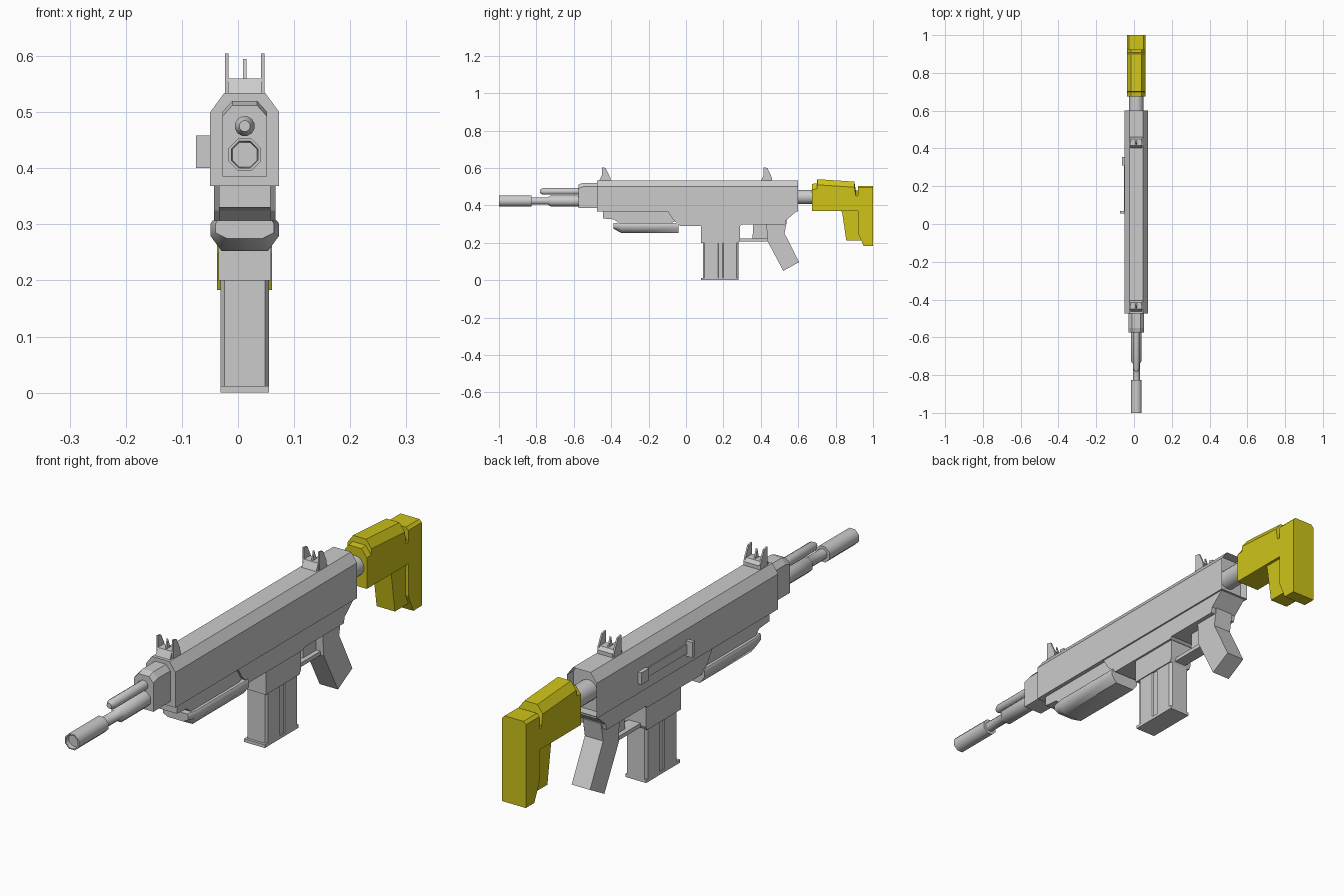
import bpy, bmesh, math
from mathutils import Vector, Matrix

if "Cube" in bpy.data.objects:
    bpy.data.objects.remove(bpy.data.objects["Cube"])

CX = 0.012  # centre line of the main parts


def material(name, rgb):
    m = bpy.data.materials.new(name)
    m.diffuse_color = (*rgb, 1)
    m.use_nodes = True
    m.node_tree.nodes["Principled BSDF"].inputs["Base Color"].default_value = m.diffuse_color
    return m


GREY = material("light grey", (0.60, 0.60, 0.60))
YELLOW = material("yellow", (0.62, 0.55, 0.01))


def finish(name, bm, mat, smooth=False):
    bmesh.ops.recalc_face_normals(bm, faces=bm.faces)
    me = bpy.data.meshes.new(name)
    bm.to_mesh(me)
    bm.free()
    me.materials.append(mat)
    ob = bpy.data.objects.new(name, me)
    bpy.context.collection.objects.link(ob)
    if smooth:
        bpy.context.view_layer.objects.active = ob
        ob.select_set(True)
        bpy.ops.object.shade_smooth_by_angle(angle=math.radians(50))
        ob.select_set(False)
    return ob


def loft(bm, rings):
    """Skin a list of equal-length point loops and cap both ends."""
    vs = [[bm.verts.new(p) for p in r] for r in rings]
    n = len(vs[0])
    for a, b in zip(vs, vs[1:]):
        for i in range(n):
            bm.faces.new((a[i], a[(i + 1) % n], b[(i + 1) % n], b[i]))
    bm.faces.new(vs[0])
    return bm.faces.new(vs[-1])


def side_part(name, pts, x0, x1, mat=GREY):
    """Side profile (y, z) extruded from x0 to x1."""
    bm = bmesh.new()
    loft(bm, [[(x, y, z) for y, z in pts] for x in (x0, x1)])
    return finish(name, bm, mat)


def box(name, x, y, z, mat=GREY):
    return side_part(name, [(y[0], z[0]), (y[1], z[0]), (y[1], z[1]), (y[0], z[1])], *x, mat)


def section(hw, z0, z1, top=(0, 0), low=(0, 0)):
    """Chamfered box section; top and low are (width, height) of the chamfers."""
    half = [(hw - low[0], z0), (hw, z0 + low[1]), (hw, z1 - top[1]), (hw - top[0], z1)]
    return [(CX + x, z) for x, z in half] + [(CX - x, z) for x, z in reversed(half)]


def tube(name, profile, z, sides=8):
    """Turned part along y; profile is a list of (y, radius)."""
    bm = bmesh.new()
    ang = [2 * math.pi * (i + 0.5) / sides for i in range(sides)]
    loft(bm, [[(CX + r * math.cos(a), y, z + r * math.sin(a)) for a in ang] for y, r in profile])
    return finish(name, bm, GREY, True)


# Barrel group
tube("barrel", [(-0.83, 0.02), (-0.74, 0.02), (-0.725, 0.031), (-0.56, 0.031)], 0.424)
tube("muzzle", [(-0.985, 0.024), (-1.0, 0.026), (-1.0, 0.031), (-0.825, 0.031)], 0.424)
tube("gas_tube", [(-0.78, 0.010), (-0.765, 0.018), (-0.56, 0.018)], 0.475, 12)
tube("stock_tube", [(0.56, 0.038), (0.69, 0.038)], 0.445, 16)

# Front block with a slightly tapered nose
bm = bmesh.new()
loft(bm, [[(x, y, z) for x, z in section(w, a, b, (0.018, 0.02))]
          for y, w, a, b in ((-0.575, 0.040, 0.385, 0.512), (-0.55, 0.040, 0.385, 0.52),
                             (-0.47, 0.040, 0.385, 0.52))])
finish("front_block", bm, GREY)

# Main body with a recessed rear face
bm = bmesh.new()
rear = loft(bm, [[(x, y, z) for x, z in section(0.0615, 0.368, 0.534, (0.025, 0.034))]
                 for y in (-0.475, 0.6)])
bmesh.ops.inset_region(bm, faces=[rear], thickness=0.012)
bmesh.ops.translate(bm, verts=rear.verts, vec=(0, -0.04, 0))
finish("body", bm, GREY)

# Lower receiver and magazine well
side_part("lower_rail", [(-0.445, 0.37), (-0.445, 0.33), (-0.385, 0.325), (-0.36, 0.305),
                         (-0.08, 0.305), (-0.05, 0.32), (-0.03, 0.29), (0.10, 0.29),
                         (0.10, 0.37)], CX - 0.046, CX + 0.046)
side_part("receiver", [(-0.10, 0.372), (-0.07, 0.325), (-0.03, 0.29), (0.08, 0.29), (0.29, 0.29),
                       (0.30, 0.298), (0.53, 0.298), (0.535, 0.32), (0.595, 0.372)],
          CX - 0.055, CX + 0.055)
side_part("magazine_well", [(0.08, 0.2), (0.28, 0.2), (0.288, 0.215), (0.288, 0.325),
                            (0.26, 0.325), (0.08, 0.325)], CX - 0.047, CX + 0.047)

# Magazine with chamfered edges and a base lip
bm = bmesh.new()
plan = [(0.036, 0.09), (0.043, 0.10), (0.043, 0.17), (0.039, 0.175), (0.039, 0.195),
        (0.043, 0.20), (0.043, 0.27), (0.036, 0.28)]
ring = [(CX + x, y) for x, y in plan] + [(CX - x, y) for x, y in reversed(plan)]
loft(bm, [[(x, y, z) for x, y in ring] for z in (0.004, 0.21)])
finish("magazine", bm, GREY)
box("magazine_base", (CX - 0.043, CX + 0.043), (0.08, 0.28), (0, 0.012))

# Grip, trigger and guard
side_part("grip", [(0.43, 0.30), (0.435, 0.21), (0.52, 0.05), (0.605, 0.097), (0.527, 0.25),
                   (0.54, 0.32), (0.45, 0.32)], CX - 0.038, CX + 0.038)
box("trigger_guard", (CX - 0.025, CX + 0.025), (0.28, 0.45), (0.207, 0.222))
side_part("trigger", [(0.36, 0.30), (0.355, 0.215), (0.44, 0.215), (0.44, 0.30)],
          CX - 0.008, CX + 0.008)

# Under-barrel fore grip, swept up at the nose
bm = bmesh.new()
loft(bm, [[(x, y, z) for x, z in section(w, a, 0.307, (0.004, 0.006), (0.02, h))]
          for y, w, a, h in ((-0.387, 0.052, 0.275, 0.01), (-0.345, 0.061, 0.252, 0.027),
                             (-0.04, 0.061, 0.252, 0.027))])
finish("fore_grip", bm, GREY, True)
box("fore_grip_mount", (CX - 0.03, CX + 0.03), (-0.34, -0.08), (0.29, 0.32))

# Front and rear sights: base, two ears and a centre post
for label, y in (("front", -0.435), ("rear", 0.43)):
    side_part(label + "_sight_base", [(y - 0.03, 0.53), (y + 0.03, 0.53), (y + 0.03, 0.548),
                                      (y + 0.02, 0.56), (y - 0.015, 0.56)], CX - 0.03, CX + 0.03)
    for side, x in (("left", CX - 0.032), ("right", CX + 0.032)):
        side_part(f"{label}_sight_ear_{side}", [(y - 0.015, 0.53), (y + 0.03, 0.53),
                  (y + 0.025, 0.56), (y + 0.005, 0.60), (y - 0.015, 0.604)], x - 0.003, x + 0.003)
    side_part(label + "_sight_post", [(y - 0.01, 0.555), (y + 0.015, 0.555), (y, 0.595)],
              CX - 0.003, CX + 0.003)

# Left side port cover, handle and rear deflector
box("port_cover", (CX - 0.065, CX - 0.06), (0.07, 0.32), (0.41, 0.445))
box("charging_handle", (-0.075, -0.045), (0.055, 0.07), (0.40, 0.458))
box("deflector", (-0.064, -0.045), (0.31, 0.355), (0.405, 0.45))

# Shoulder stock: cheek block with chamfered top, rear pad and hanging leg
bm = bmesh.new()
loft(bm, [[(x, y, z) for x, z in section(0.049, 0.37, t, (0.022, 0.03))]
          for y, t in ((0.675, 0.515), (0.70, 0.518), (0.702, 0.540), (0.90, 0.527),
                       (0.908, 0.48), (0.94, 0.48))])
finish("stock_cheek", bm, YELLOW)
bm = bmesh.new()
loft(bm, [[(x, y, z) for x, z in section(0.049, b, 0.505, (0.01, 0.01))]
          for y, b in ((0.92, 0.25), (0.95, 0.183), (1.0, 0.183))])
finish("stock_pad", bm, YELLOW)
side_part("stock_leg", [(0.825, 0.38), (0.835, 0.36), (0.857, 0.213), (0.94, 0.213), (0.94, 0.38)],
          CX - 0.038, CX + 0.038, YELLOW)
